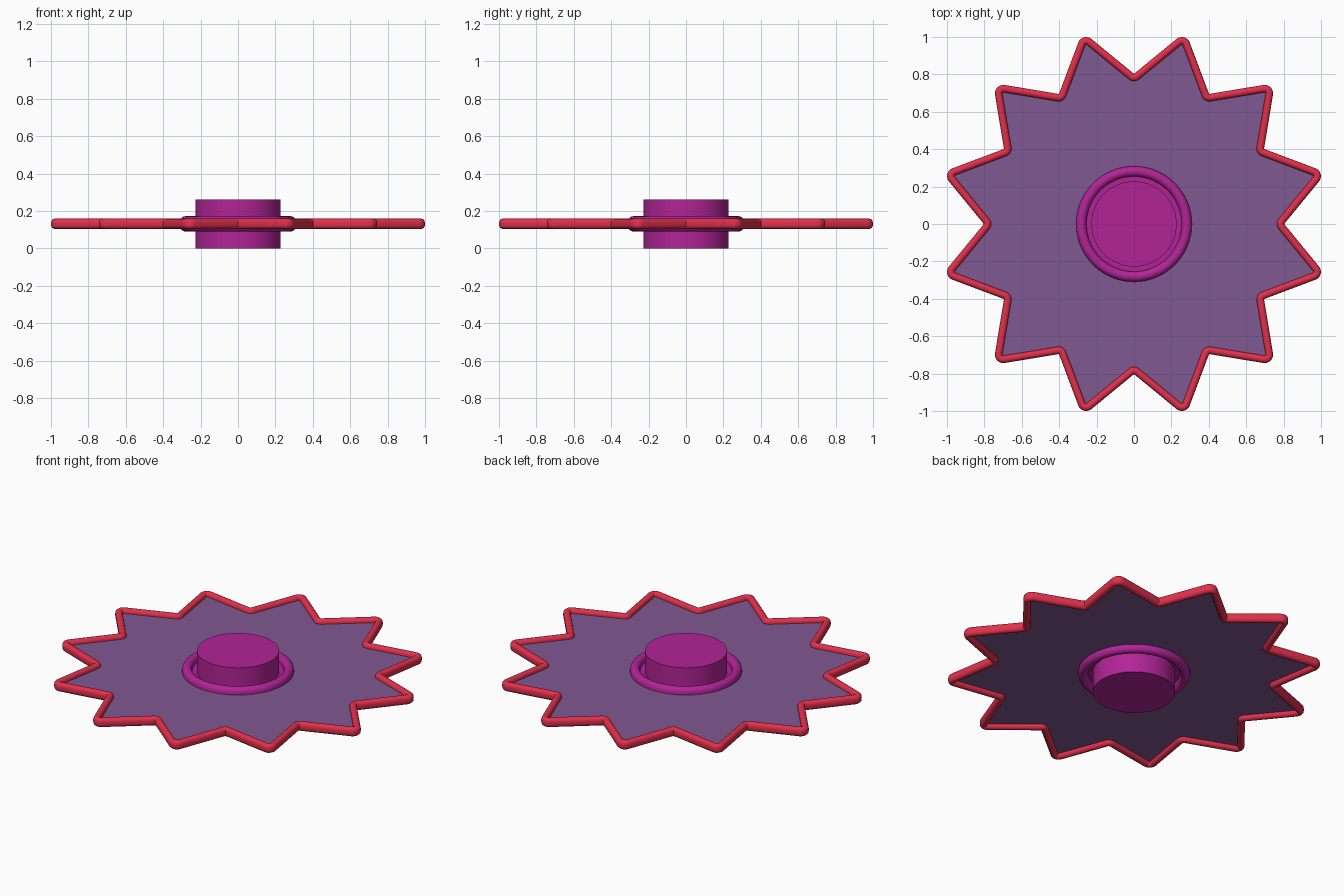
import bpy, bmesh, math
from mathutils import Vector

if "Cube" in bpy.data.objects:
    bpy.data.objects.remove(bpy.data.objects["Cube"])

MID = 0.131  # height of the flat plate, everything is symmetric about it


def material(name, srgb):
    m = bpy.data.materials.new(name)
    m.diffuse_color = [(c / 255 / 12.92 if c < 11 else ((c / 255 + 0.055) / 1.055) ** 2.4) for c in srgb] + [1]
    m.use_nodes = True
    m.node_tree.nodes["Principled BSDF"].inputs["Base Color"].default_value = m.diffuse_color
    return m


RED = material("red", (226, 48, 75))
PURPLE = material("dusty purple", (128, 88, 146))
MAGENTA = material("magenta", (178, 36, 151))


def make(name, bm, mat):
    bmesh.ops.recalc_face_normals(bm, faces=bm.faces)
    me = bpy.data.meshes.new(name)
    bm.to_mesh(me)
    bm.free()
    me.materials.append(mat)
    ob = bpy.data.objects.new(name, me)
    bpy.context.collection.objects.link(ob)
    bpy.context.view_layer.objects.active = ob
    ob.select_set(True)
    bpy.ops.object.shade_smooth_by_angle(angle=math.radians(40))
    ob.select_set(False)
    return ob


def polar(r, a):
    return Vector((r * math.cos(a), r * math.sin(a)))


def star_path(tip=1.031, valley=0.777, steps=7):
    """Twelve-pointed outline with filleted corners: (point, outward normal) pairs."""
    corners = [polar(tip if i % 2 else valley, math.radians(15 * i)) for i in range(24)]
    path = []
    for i, c in enumerate(corners):
        d0 = (c - corners[i - 1]).normalized()
        d1 = (corners[(i + 1) % 24] - c).normalized()
        n0, n1 = Vector((d0.y, -d0.x)), Vector((d1.y, -d1.x))
        sign = 1 if i % 2 else -1
        rad = 0.025 if i % 2 else 0.022
        half = n0.angle(n1) / 2
        centre = c - (n0 + n1).normalized() * sign * rad / math.cos(half)
        a0 = math.atan2(n0.y, n0.x)
        for k in range(steps + 1):
            n = polar(1, a0 + sign * 2 * half * k / steps)
            path.append((centre + n * sign * rad, n))
    return path


def capsule(w, h, steps=8):
    """Upright rounded strip section, half width w and half height h."""
    pts = []
    for side in (1, -1):
        for k in range(steps + 1):
            a = math.pi * k / steps
            pts.append((w * math.cos(a) * side, side * (h - w + w * math.sin(a))))
    return pts


def sweep(name, path, section, mat):
    bm = bmesh.new()
    rings = [[bm.verts.new((*(p + n * u), MID + v)) for u, v in section] for p, n in path]
    for i, ring in enumerate(rings):
        nxt = rings[(i + 1) % len(rings)]
        for j in range(len(section)):
            k = (j + 1) % len(section)
            bm.faces.new((ring[j], nxt[j], nxt[k], ring[k]))
    return make(name, bm, mat)


def prism(name, outline, half, mat):
    bm = bmesh.new()
    lo, hi = [[bm.verts.new((p.x, p.y, MID + z)) for p in outline] for z in (-half, half)]
    bm.faces.new(lo)
    bm.faces.new(hi)
    for i in range(len(lo)):
        k = (i + 1) % len(lo)
        bm.faces.new((lo[i], lo[k], hi[k], hi[i]))
    return make(name, bm, mat)


circle = [polar(1, 2 * math.pi * i / 96) for i in range(96)]
star = star_path()

# star-shaped plate with its raised red rim
prism("star_plate", [p for p, n in star], 0.002, PURPLE)
sweep("star_rim", star, capsule(0.02, 0.0275), RED)

# central hub, surrounding rounded ring and thin web between them
prism("hub", [p * 0.228 for p in circle], MID, MAGENTA)
sweep("hub_ring", [(p * 0.2815, p) for p in circle], capsule(0.0275, 0.041), MAGENTA)
prism("hub_web", [p * 0.28 for p in circle], 0.004, MAGENTA)
